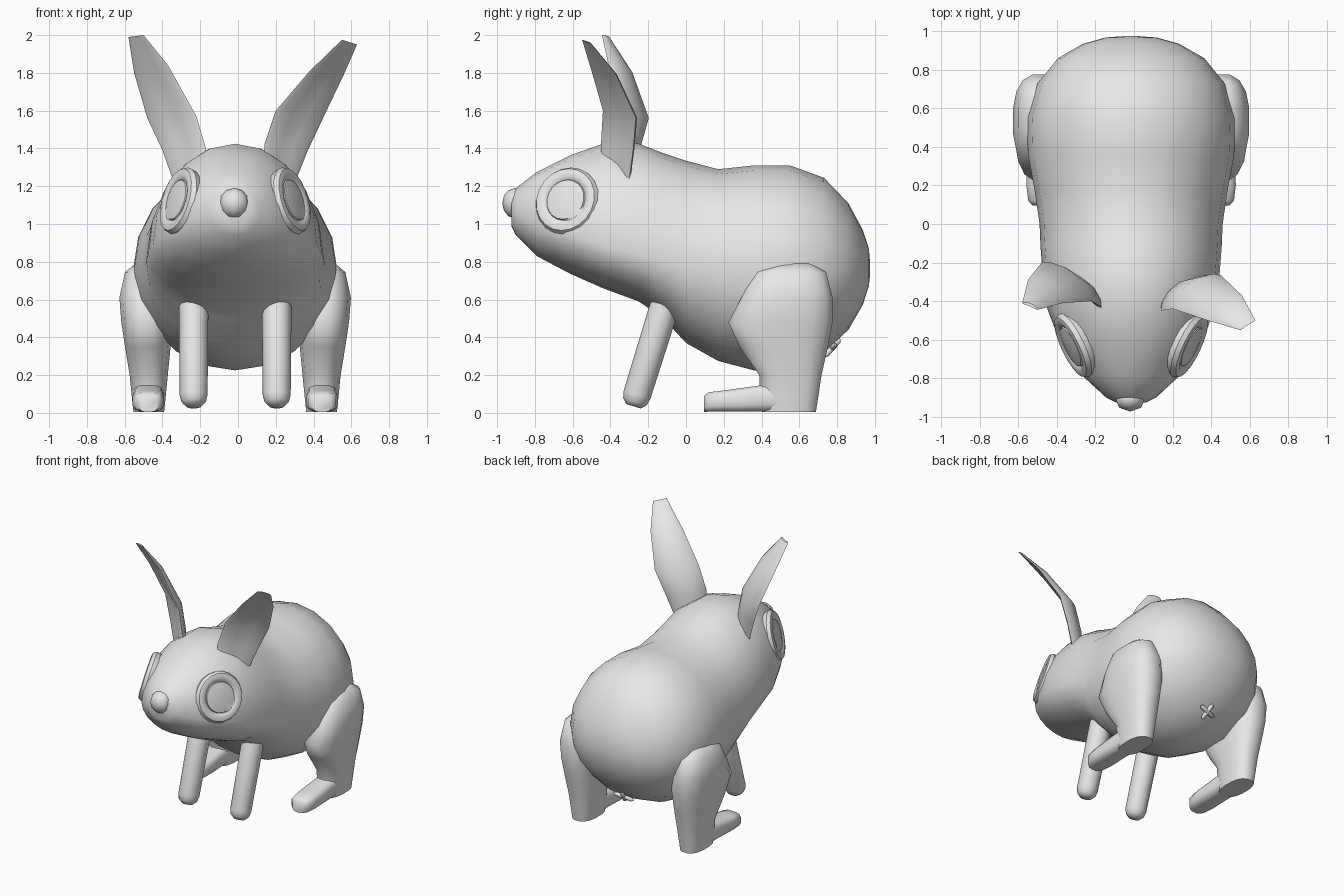
import bpy, bmesh, math
from mathutils import Vector, Matrix

CX = -0.015  # centre line of the animal

fur = bpy.data.materials.new("grey_fur")
fur.diffuse_color = (0.8, 0.8, 0.8, 1)


def finish(name, bm, angle=50):
    bmesh.ops.recalc_face_normals(bm, faces=bm.faces)
    me = bpy.data.meshes.new(name)
    bm.to_mesh(me)
    bm.free()
    me.materials.append(fur)
    ob = bpy.data.objects.new(name, me)
    bpy.context.collection.objects.link(ob)
    bpy.ops.object.select_all(action='DESELECT')
    ob.select_set(True)
    bpy.context.view_layer.objects.active = ob
    bpy.ops.object.shade_smooth_by_angle(angle=math.radians(angle))
    return ob


def loft(name, rings, angle=50):
    """Skin a list of equal-length point rings and cap both ends."""
    bm = bmesh.new()
    vs = [[bm.verts.new(p) for p in r] for r in rings]
    n = len(rings[0])
    for a, b in zip(vs, vs[1:]):
        for i in range(n):
            j = (i + 1) % n
            bm.faces.new((a[i], a[j], b[j], b[i]))
    bm.faces.new(vs[0])
    bm.faces.new(vs[-1])
    return finish(name, bm, angle)


def oval(n, power=1.0):
    """Unit oval; power below 1 makes it boxier."""
    pts = []
    for i in range(n):
        t = 2 * math.pi * (i + 0.5 * (power < 1)) / n
        c, s = math.cos(t), math.sin(t)
        pts.append((math.copysign(abs(c) ** power, c), math.copysign(abs(s) ** power, s)))
    return pts


def tube(name, a, b, profile, n=12):
    """Round solid from a to b; profile = (fraction, radius)."""
    a, b = Vector(a), Vector(b)
    q = (b - a).to_track_quat('Z', 'Y')
    return loft(name, [[a.lerp(b, f) + q @ Vector((c * r, s * r, 0)) for c, s in oval(n)]
                       for f, r in profile])


# Body and head: y, half width, bottom z, widest z, top z
body = [(-0.925, 0.08, 0.99, 1.06, 1.14), (-0.90, 0.13, 0.94, 1.05, 1.19),
        (-0.79, 0.25, 0.83, 1.00, 1.275), (-0.61, 0.37, 0.735, 0.95, 1.365),
        (-0.44, 0.435, 0.66, 0.89, 1.425), (-0.25, 0.46, 0.59, 0.84, 1.425),
        (-0.12, 0.47, 0.50, 0.81, 1.375), (0.0, 0.475, 0.37, 0.78, 1.335),
        (0.17, 0.50, 0.275, 0.765, 1.29), (0.36, 0.535, 0.225, 0.76, 1.31),
        (0.55, 0.54, 0.235, 0.76, 1.31), (0.73, 0.485, 0.32, 0.76, 1.245),
        (0.86, 0.38, 0.44, 0.76, 1.11), (0.935, 0.25, 0.57, 0.76, 0.97),
        (0.968, 0.13, 0.67, 0.76, 0.87), (0.975, 0.03, 0.74, 0.76, 0.79)]
loft("body", [[(CX + w * c, y, m + s * ((t - m) if s > 0 else (m - b))) for c, s in oval(20)]
              for y, w, b, m, t in body], 60)

# Nose
bm = bmesh.new()
bmesh.ops.create_uvsphere(bm, u_segments=8, v_segments=6, radius=0.08,
                          matrix=Matrix.Translation((CX - 0.005, -0.905, 1.11))
                          @ Matrix.Diagonal((1, 0.85, 1, 1)))
finish("nose", bm, 60)


# Ears: leaf-shaped blades, given as (inner edge, outer edge) pairs going up
def ear(name, pairs):
    rings = []
    thick = [0.03, 0.03, 0.03, 0.022, 0.008]
    for (a, b), th in zip(pairs, thick):
        a, b = Vector(a), Vector(b)
        w = b - a
        back = Vector((-w.y, w.x, 0)).normalized()
        if back.y < 0:
            back = -back
        ring = []
        for c, s in oval(10):
            # bowed blade: the middle sits further back than the edges
            ring.append((a + b) / 2 + w / 2 * c + back * (s * th + 0.03 * (1 - c * c) * th / 0.03))
        rings.append(ring)
    loft(name, rings)


ear("ear_right", [((0.14, -0.45, 1.30), (0.31, -0.30, 1.24)),
                  ((0.14, -0.45, 1.42), (0.37, -0.28, 1.39)),
                  ((0.20, -0.44, 1.60), (0.45, -0.265, 1.56)),
                  ((0.38, -0.50, 1.81), (0.56, -0.37, 1.79)),
                  ((0.55, -0.55, 1.975), (0.63, -0.50, 1.95))])
ear("ear_left", [((-0.17, -0.45, 1.30), (-0.34, -0.28, 1.22)),
                 ((-0.17, -0.43, 1.40), (-0.40, -0.25, 1.39)),
                 ((-0.22, -0.40, 1.57), (-0.48, -0.20, 1.56)),
                 ((-0.37, -0.41, 1.84), (-0.55, -0.29, 1.80)),
                 ((-0.50, -0.445, 2.0), (-0.58, -0.41, 1.99))])

# Hind leg sections: z, y range, x range (relative to the centre line)
leg = [(0.79, 0.48, 0.66, 0.42, 0.53), (0.745, 0.36, 0.745, 0.37, 0.585),
       (0.61, 0.29, 0.78, 0.33, 0.615), (0.48, 0.22, 0.78, 0.33, 0.605),
       (0.35, 0.28, 0.755, 0.34, 0.585), (0.20, 0.385, 0.72, 0.355, 0.56),
       (0.10, 0.39, 0.705, 0.365, 0.55), (0.005, 0.40, 0.69, 0.375, 0.54)]
# Foot sections: y, x range, top z
foot = [(0.60, 0.375, 0.54, 0.17), (0.38, 0.38, 0.54, 0.145),
        (0.20, 0.375, 0.545, 0.12), (0.12, 0.385, 0.535, 0.11), (0.095, 0.41, 0.51, 0.09)]

for side, sx in (("left", -1), ("right", 1)):
    # Eye: flat disc inside a raised rim, turned around its axis
    nrm = Vector((0.88 * sx, -0.42, 0.27)).normalized()
    q = nrm.to_track_quat('Z', 'Y')
    centre = Vector((CX + 0.285 * sx, -0.625, 1.12))
    prof = [(0.15, -0.07), (0.175, -0.02), (0.183, 0.01), (0.17, 0.035), (0.145, 0.042),
            (0.118, 0.032), (0.112, 0.026), (0.108, 0.034), (0.06, 0.042)]
    loft("eye_" + side, [[centre + q @ Vector((r * c, r * s, h)) for c, s in oval(20)]
                         for r, h in prof], 40)

    # Front leg: slanted round peg with a rounded paw
    x = CX + 0.22 * sx
    tube("front_leg_" + side, (x, -0.09, 0.64), (x, -0.278, 0.035),
         [(0, 0.07), (0.15, 0.078), (0.9, 0.074), (0.96, 0.065), (1.0, 0.04)])

    # Hind leg: thigh down to heel
    loft("hind_leg_" + side,
         [[(CX + sx * ((x0 + x1) / 2 + (x1 - x0) / 2 * c), (y0 + y1) / 2 + (y1 - y0) / 2 * s, z)
           for c, s in oval(16, 0.8)] for z, y0, y1, x0, x1 in leg], 55)

    # Hind foot
    loft("hind_foot_" + side,
         [[(CX + sx * ((x0 + x1) / 2 + (x1 - x0) / 2 * c), y, (0.005 + t) / 2 + (t - 0.005) / 2 * s)
           for c, s in oval(12, 0.6)] for y, x0, x1, t in foot], 55)

# Small cross under the rump
mid = Vector((CX, 0.775, 0.345))
for i, d in enumerate((Vector((0.07, 0.015, 0.015)), Vector((-0.015, 0.04, 0.045)))):
    tube("rump_cross_%d" % (i + 1), mid - d, mid + d,
         [(0, 0.006), (0.1, 0.015), (0.9, 0.015), (1, 0.006)], 8)
